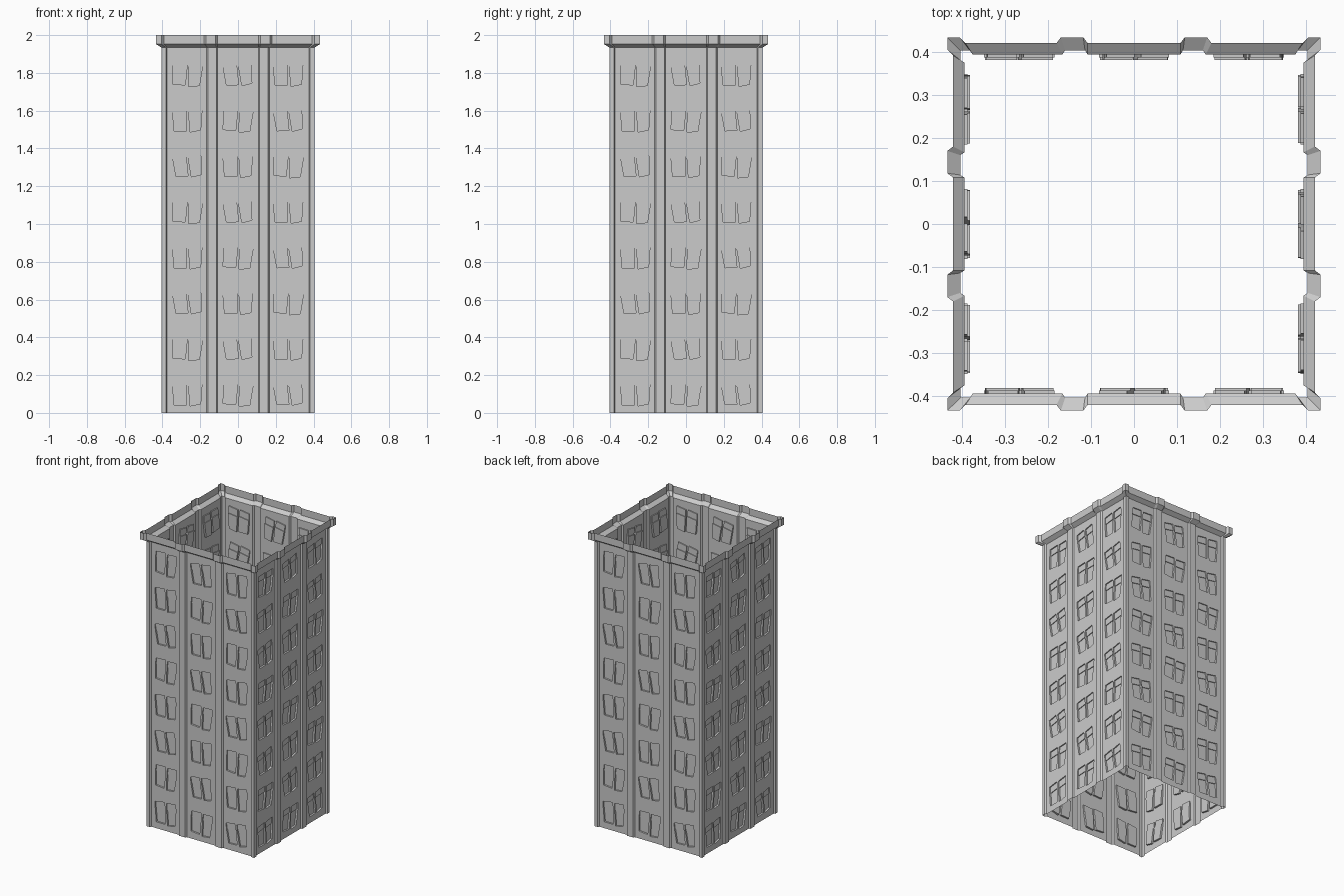
import bpy, bmesh, math
from mathutils import Vector

if "Cube" in bpy.data.objects:
    bpy.data.objects.remove(bpy.data.objects["Cube"])

FLOORS, STEP = 8, 0.2417
TOP = FLOORS * STEP
# half plan of one side, centre to corner: (along wall, outward)
HALF = [(.108, .394), (.114, .404), (.160, .404), (.167, .394),
        (.375, .394), (.381, .404), (.404, .404)]
RIM = [(.108, .421), (.118, .434), (.170, .434), (.180, .421),
       (.392, .421), (.405, .434), (.434, .434)]
BAYS = [-.267, 0, .267]
# one leaning window: two panes, each with top, split and bottom (left, right) points
PANES = [[(-.079, .063), (-.010, .073), (-.005, .031), (-.005, -.075), (-.071, -.075), (-.079, .021)],
         [(.006, .069), (.074, .079), (.076, .032), (.069, -.070), (.013, -.081), (.006, .024)]]


def full(half):
    return [(-a, d) for a, d in reversed(half)] + list(half)


def place_sides(name, bm):
    """Weld, face outward, then place the side four times around the plan."""
    bmesh.ops.remove_doubles(bm, verts=bm.verts, dist=1e-5)
    bmesh.ops.recalc_face_normals(bm, faces=bm.faces)
    bm.normal_update()
    if sum(f.normal.y * f.calc_area() for f in bm.faces) > 0:
        bmesh.ops.reverse_faces(bm, faces=bm.faces)
    mesh = bpy.data.meshes.new(name)
    bm.to_mesh(mesh)
    bm.free()
    for k, side in enumerate(("front", "right", "back", "left")):
        ob = bpy.data.objects.new(f"{side}_{name}", mesh)
        ob.rotation_euler.z = k * math.pi / 2
        bpy.context.collection.objects.link(ob)


def face(bm, pts):
    bm.faces.new([bm.verts.new(p) for p in pts])


def strip(bm, low, z0, high, z1, skip=()):
    for i in range(len(low) - 1):
        if i not in skip:
            (a, d), (b, e) = low[i], low[i + 1]
            (p, q), (r, s) = high[i], high[i + 1]
            face(bm, [(a, -d, z0), (b, -e, z0), (r, -s, z1), (p, -q, z1)])


def window_cell(bm, x0, x1, z0, outlines, y=-.394):
    """One floor of one bay: wall with two recessed panes."""
    z1 = z0 + STEP
    edges = []
    for loop in [[(x0, z0), (x1, z0), (x1, z1), (x0, z1)]] + outlines:
        vs = [bm.verts.new((x, y, z)) for x, z in loop]
        edges += [bm.edges.new((vs[i], vs[i - 1])) for i in range(len(vs))]
    bmesh.ops.triangle_fill(bm, edges=edges, use_beauty=True, normal=Vector((0, -1, 0)))
    yu, yl = y + .007, y + .012          # upper sash shallow, lower sash deeper
    for o in outlines:
        tl, tr, mr, br, bl, ml = o
        at = lambda p, d: (p[0], d, p[1])
        face(bm, [at(p, yu) for p in (tl, tr, mr, ml)])
        face(bm, [at(p, yl) for p in (ml, mr, br, bl)])
        face(bm, [at(ml, yu), at(mr, yu), at(mr, yl), at(ml, yl)])
        for path, d in (((ml, tl, tr, mr), yu), ((mr, br, bl, ml), yl)):
            for p, q in zip(path, path[1:]):
                face(bm, [at(p, y), at(q, y), at(q, d), at(p, d)])


def window_outlines(cx, cz, kind):
    """Three variants of the crooked window."""
    lean, tilt, grow = ((0, 0, 1), (.10, -.10, 1), (-.10, .04, .96))[kind]
    return [[(cx + (x + lean * z) * grow, cz + (z + tilt * x) * grow) for x, z in pane]
            for pane in PANES]


# walls with pilasters and windows
wall = bmesh.new()
plan = full(HALF)
panels = [i for i in range(len(plan) - 1)
          if plan[i][1] == plan[i + 1][1] == .394]
for fl in range(FLOORS):
    z = fl * STEP
    strip(wall, plan, z, plan, z + STEP, skip=panels)
    for col, i in enumerate(panels):
        window_cell(wall, plan[i][0], plan[i + 1][0], z,
                    window_outlines(BAYS[col], z + STEP / 2 - .003, (fl + col) % 3))
place_sides("wall", wall)

# flared cornice following the pilasters
cornice = bmesh.new()
rim = full(RIM)
strip(cornice, plan, TOP, rim, 1.952)
strip(cornice, rim, 1.952, rim, 2.0)
place_sides("cornice", cornice)
